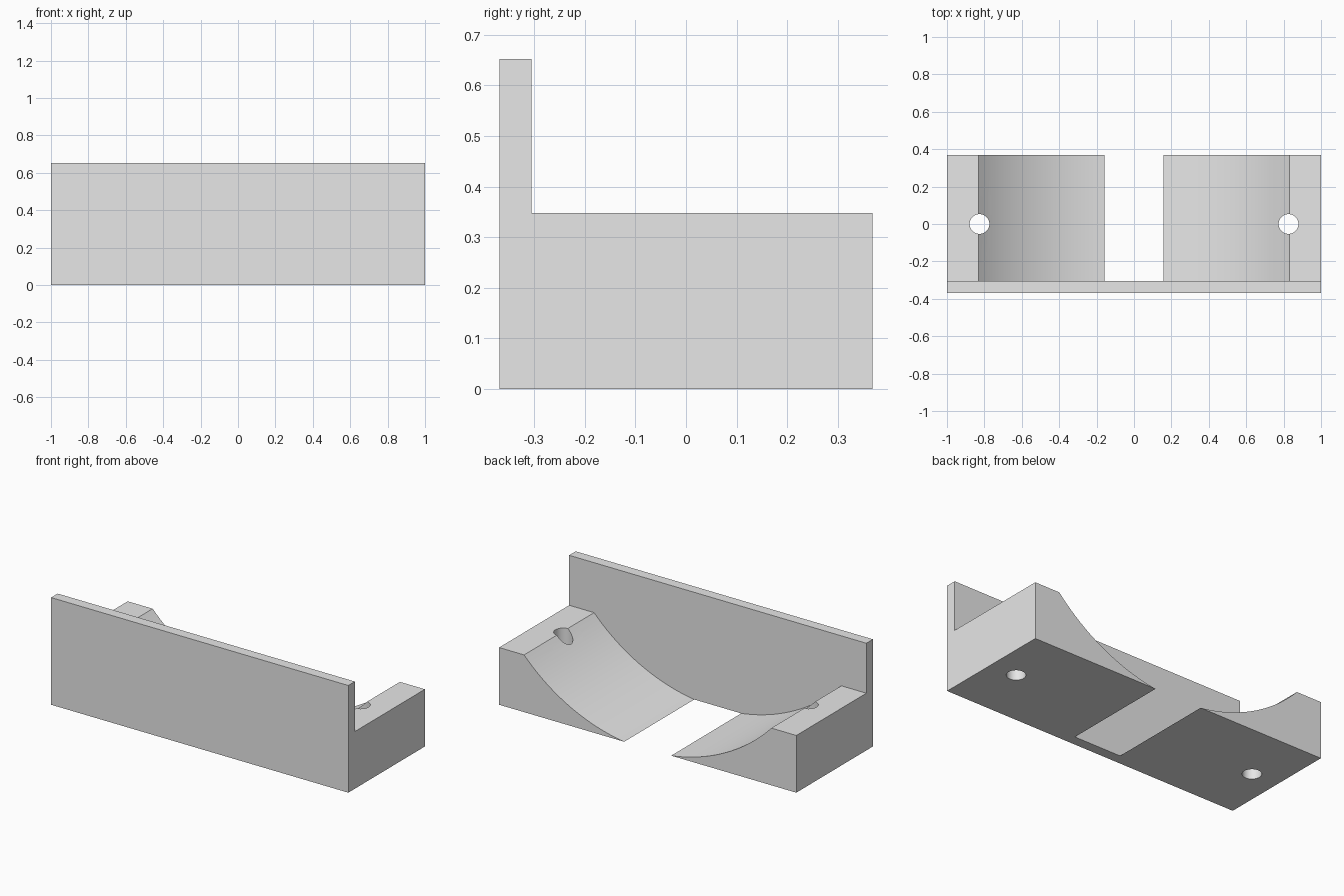
import bpy
import bmesh
from math import asin, sin, cos
from mathutils import Matrix

if "Cube" in bpy.data.objects:
    bpy.data.objects.remove(bpy.data.objects["Cube"], do_unlink=True)

# Main sizes
HALF_X, HALF_Y, WALL_INNER = 1.0, 0.368, -0.305
WALL_Z, BLOCK_Z = 0.652, 0.348
INNER_X, RIM_X = 0.158, 0.832
HOLE_X, HOLE_R = 0.826, 0.053

grey = bpy.data.materials.new("light_grey")
grey.use_nodes = True
grey.diffuse_color = (0.8, 0.8, 0.8, 1)
grey.node_tree.nodes["Principled BSDF"].inputs["Base Color"].default_value = (0.8, 0.8, 0.8, 1)


def make_object(name, bm):
    bmesh.ops.recalc_face_normals(bm, faces=bm.faces)
    mesh = bpy.data.meshes.new(name)
    bm.to_mesh(mesh)
    bm.free()
    mesh.materials.append(grey)
    obj = bpy.data.objects.new(name, mesh)
    bpy.context.collection.objects.link(obj)
    return obj


def extrude_profile(name, points, y0, y1):
    """Extrude an x-z outline along y."""
    bm = bmesh.new()
    face = bm.faces.new([bm.verts.new((x, y0, z)) for x, z in points])
    grown = bmesh.ops.extrude_face_region(bm, geom=[face])["geom"]
    verts = [g for g in grown if isinstance(g, bmesh.types.BMVert)]
    bmesh.ops.translate(bm, verts=verts, vec=(0, y1 - y0, 0))
    return make_object(name, bm)


def combine(target, tool, operation):
    """Apply a boolean and remove its helper."""
    mod = target.modifiers.new(operation.lower(), 'BOOLEAN')
    mod.operation, mod.object, mod.solver = operation, tool, 'EXACT'
    tool.hide_render = True
    bpy.context.view_layer.objects.active = target
    bpy.ops.object.modifier_apply(modifier=mod.name)
    bpy.data.objects.remove(tool, do_unlink=True)


# Cradle arc through the inner bottom edge and the rim
centre_z = (RIM_X**2 - INNER_X**2 + BLOCK_Z**2) / (2 * BLOCK_Z)
radius = (INNER_X**2 + centre_z**2) ** 0.5
a0, a1 = asin(INNER_X / radius), asin(RIM_X / radius)
STEPS = 20
angles = [a0 + (a1 - a0) * i / STEPS for i in range(STEPS + 1)]
arc = [(radius * sin(a), centre_z - radius * cos(a)) for a in angles]
arc[0] = (INNER_X, 0)
outline = arc + [(HALF_X, BLOCK_Z), (HALF_X, 0)]

# Upright wall along the front
bracket = extrude_profile(
    "cradle_bracket",
    [(-HALF_X, 0), (HALF_X, 0), (HALF_X, WALL_Z), (-HALF_X, WALL_Z)],
    -HALF_Y, WALL_INNER)

for side in (1, -1):
    # Curved support block, rooted inside the wall
    block = extrude_profile("support_block", [(side * x, z) for x, z in outline],
                            WALL_INNER - 0.03, HALF_Y)
    # Vertical screw hole
    bm = bmesh.new()
    bmesh.ops.create_cone(bm, cap_ends=True, segments=32, radius1=HOLE_R,
                          radius2=HOLE_R, depth=2,
                          matrix=Matrix.Translation((side * HOLE_X, 0, 0)))
    combine(block, make_object("screw_hole_cutter", bm), 'DIFFERENCE')
    combine(bracket, block, 'UNION')

# Smooth curves, sharp edges
bpy.ops.object.select_all(action='DESELECT')
bracket.select_set(True)
bpy.context.view_layer.objects.active = bracket
bpy.ops.object.shade_smooth_by_angle(angle=0.5)
